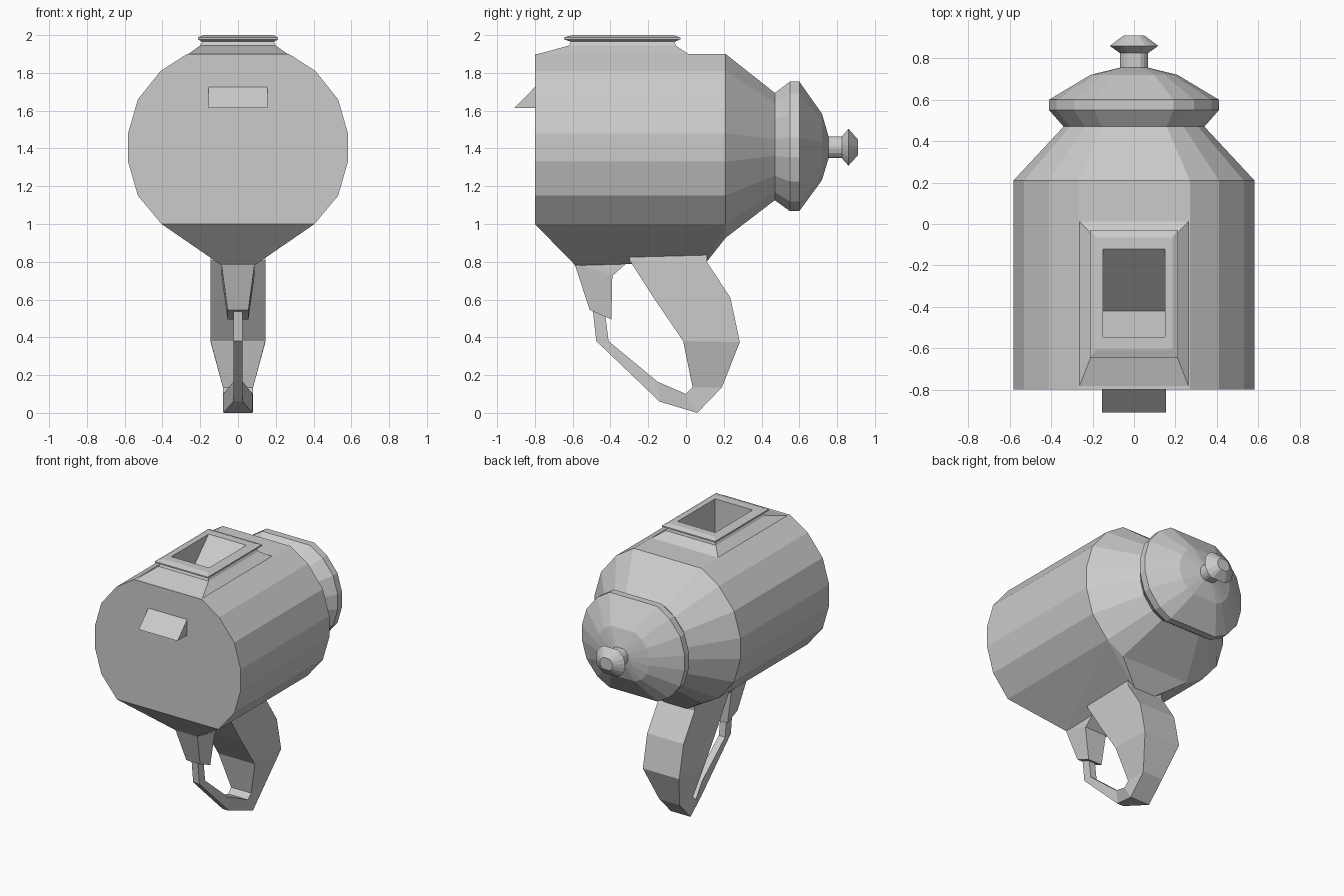
import bpy, bmesh

if "Cube" in bpy.data.objects:
    bpy.data.objects.remove(bpy.data.objects["Cube"])

CZ = 1.405  # height of the body axis


def finish(name, bm):
    bmesh.ops.recalc_face_normals(bm, faces=bm.faces)
    mesh = bpy.data.meshes.new(name)
    bm.to_mesh(mesh)
    bm.free()
    ob = bpy.data.objects.new(name, mesh)
    bpy.context.collection.objects.link(ob)
    return ob


def loft(name, rings, caps=(True, True)):
    bm = bmesh.new()
    vr = [[bm.verts.new(p) for p in r] for r in rings]
    n = len(vr[0])
    for a, b in zip(vr, vr[1:]):
        for i in range(n):
            j = (i + 1) % n
            bm.faces.new((a[i], a[j], b[j], b[i]))
    if caps[0]:
        bm.faces.new(vr[0][::-1])
    if caps[1]:
        bm.faces.new(vr[-1])
    return finish(name, bm)


def prism(name, yz, w):
    return loft(name, [[(x, y, z) for y, z in yz] for x in (-w, w)])


def rect(x, y0, y1, z):
    return [(-x, y0, z), (x, y0, z), (x, y1, z), (-x, y1, z)]


# Sixteen-sided, slightly flattened section used by body, lid and knob
HALF = [(.27, .495), (.41, .405), (.53, .255), (.582, .075),
        (.582, -.075), (.53, -.255), (.405, -.405), (.27, -.478)]
SECTION = HALF + [(-x, z) for x, z in reversed(HALF)]


def ring(r, y):
    s = r / .582
    return [(x * s, y, CZ + z * s) for x, z in SECTION]


# Body: barrel drawn down to a narrow keel
bm = bmesh.new()
pts = [p for p in ring(.582, -.8) if p[2] > .95] + ring(.582, .21)
pts += [(s * .085, y, z) for s in (-1, 1) for y, z in ((-.585, .78), (.11, .8))]
for p in pts:
    bm.verts.new(p)
bmesh.ops.convex_hull(bm, input=bm.verts)
bmesh.ops.dissolve_limit(bm, angle_limit=.01, verts=bm.verts, edges=bm.edges)
body = finish("body", bm)

# Shoulder cone, lid and knob as one turned profile
loft("shoulder_and_lid", [ring(r, y) for r, y in (
    (.582, .21), (.34, .47), (.41, .55), (.41, .6), (.21, .72), (.068, .755))],
    (False, True))
loft("lid_knob", [ring(r, y) for r, y in (
    (.068, .75), (.068, .825), (.117, .86), (.05, .91))])

# Filler collar with rectangular flange
collar = loft("filler_collar", [
    rect(.27, -.8, .02, 1.895), rect(.2, -.62, -.055, 1.945),
    rect(.19, -.61, -.06, 1.965), rect(.212, -.645, -.03, 1.977),
    rect(.212, -.645, -.03, 1.987), rect(.185, -.605, -.065, 2.0)])

# Sloping filler pocket
cutter = prism("pocket_cutter", [(-.12, 2.1), (-.12, 2.0), (-.42, 1.7),
                                 (-.545, 1.7), (-.545, 2.1)], .15)
cutter.hide_render = True
for ob in (body, collar):
    mod = ob.modifiers.new("pocket", 'BOOLEAN')
    mod.operation, mod.solver, mod.object = 'DIFFERENCE', 'EXACT', cutter
    bpy.context.view_layer.objects.active = ob
    bpy.ops.object.modifier_apply(modifier="pocket")
bpy.data.objects.remove(cutter)

# Front ledge
prism("front_ledge", [(-.79, 1.725), (-.8, 1.725), (-.91, 1.613), (-.79, 1.613)], .155)

# Lug below the keel, tapering downward
prism("lug_root", [(-.585, .785), (-.39, .725), (-.295, .81), (-.45, .85)], .085)


def band(y0, z0, y1, z1, w):
    return [(-w, y0, z0), (w, y0, z0), (w, y1, z1), (-w, y1, z1)]


loft("lug", [band(-.59, .79, -.39, .73, .088), band(-.51, .545, -.395, .495, .055)])

# Handle sweeping down and forward into a thin strap
loft("handle", [band(*b) for b in (
    (.11, .86, -.3, .86, .14), (.11, .8, -.3, .81, .145),
    (.235, .61, -.165, .6, .145), (.285, .375, -.015, .38, .145),
    (.19, .135, .035, .135, .08), (.06, 0, 0, .1, .078),
    (-.14, .06, -.15, .165, .025), (-.475, .38, -.41, .38, .025),
    (-.495, .56, -.43, .54, .025))])
